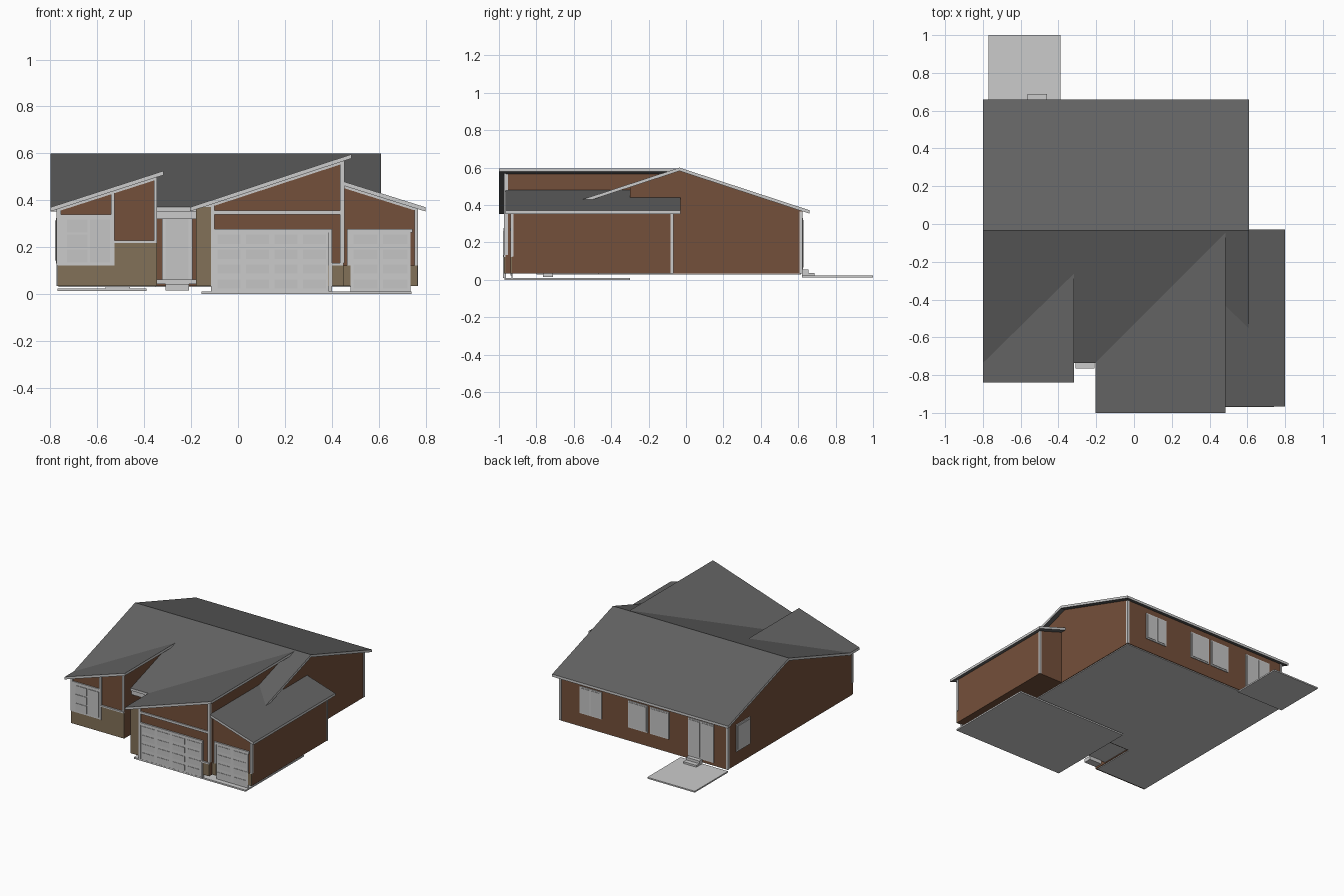
import bpy, bmesh

if "Cube" in bpy.data.objects:
    bpy.data.objects.remove(bpy.data.objects["Cube"])

def material(name, rgb):
    m = bpy.data.materials.new(name)
    m.diffuse_color = (*rgb, 1)
    m.use_nodes = True
    m.node_tree.nodes["Principled BSDF"].inputs["Base Color"].default_value = m.diffuse_color
    return m

TRIM = material("light grey trim", (0.60, 0.60, 0.60))
GLASS = material("pale grey panes", (0.56, 0.56, 0.56))
ROOF = material("dark grey shingle", (0.125, 0.125, 0.125))
SIDING = material("brown siding", (0.175, 0.08, 0.043))
BRICK = material("tan brick", (0.225, 0.165, 0.098))

def solid(name, bottom, top, mats):
    """Solid between two matching loops of points."""
    bm = bmesh.new()
    a = [bm.verts.new(p) for p in bottom]
    b = [bm.verts.new(p) for p in top]
    n = len(a)
    bm.faces.new(a)
    bm.faces.new(b)
    for i in range(n):
        j = (i + 1) % n
        bm.faces.new((a[i], a[j], b[j], b[i]))
    bmesh.ops.recalc_face_normals(bm, faces=bm.faces)
    if len(mats) > 1:  # sloped faces take the second colour
        for f in bm.faces:
            f.material_index = 1 if abs(f.normal.z) > 0.5 else 0
    me = bpy.data.meshes.new(name)
    bm.to_mesh(me)
    bm.free()
    for m in mats:
        me.materials.append(m)
    ob = bpy.data.objects.new(name, me)
    bpy.context.collection.objects.link(ob)
    return ob

def box(name, x0, x1, y0, y1, z0, z1, mat):
    loop = [(x0, y0), (x1, y0), (x1, y1), (x0, y1)]
    return solid(name, [(x, y, z0) for x, y in loop], [(x, y, z1) for x, y in loop], [mat])

def prism_y(name, pts, y0, y1, mat):
    return solid(name, [(x, y0, z) for x, z in pts], [(x, y1, z) for x, z in pts], [mat])

def prism_x(name, pts, x0, x1, mat):
    return solid(name, [(x0, y, z) for y, z in pts], [(x1, y, z) for y, z in pts], [mat])

T = 0.018  # roof thickness
def roof(name, pts, height):
    return solid(name, [(x, y, height(x, y) - T) for x, y in pts],
                 [(x, y, height(x, y)) for x, y in pts], [TRIM, ROOF])

# Roof planes as height functions
RIDGE = -0.035
def main_z(x, y): return 0.6 - 0.328 * abs(y - RIDGE)
def left_z(x, y): return 0.37 + 0.322 * (x + 0.8)
def big_z(x, y): return 0.37 + 0.328 * (x + 0.205)
def small_z(x, y): return 0.48 - 0.314 * (x - 0.45)

# Roofs
for nm, ye in (("main_roof_front", -0.735), ("main_roof_back", 0.66)):
    roof(nm, [(-0.8, ye), (0.61, ye), (0.61, RIDGE), (-0.8, RIDGE)], main_z)
roof("left_shed_roof", [(-0.8, -0.84), (-0.317, -0.84), (-0.317, -0.25), (-0.8, -0.725)], left_z)
roof("large_garage_roof", [(-0.205, -1.0), (0.484, -1.0), (0.484, -0.04), (-0.205, -0.725)], big_z)
roof("small_garage_roof", [(0.45, -0.965), (0.8, -0.965), (0.8, -0.03), (0.45, -0.03)], small_z)

# Walls
B = 0.035
D = T - 0.004
def main_walls(name, x0, x1, yf):
    prism_x(name, [(yf, B), (0.62, B), (0.62, main_z(0, 0.62) - D), (RIDGE, 0.6 - D),
                   (yf, main_z(0, yf) - D)], x0, x1, SIDING)
main_walls("main_walls_left", -0.77, -0.345, -0.70)
main_walls("main_walls_entry", -0.345, -0.18, -0.48)
main_walls("main_walls_right", -0.18, 0.575, -0.30)

def wing(name, x0, x1, y0, y1, h):
    prism_y(name, [(x0, B), (x1, B), (x1, h(x1, 0) - D), (x0, h(x0, 0) - D)], y0, y1, SIDING)
YL, YG, YS = -0.805, -0.965, -0.93  # front wall planes
wing("left_wing_walls", -0.77, -0.345, YL, -0.28, left_z)
wing("large_garage_walls", -0.18, 0.45, YG, -0.1, big_z)
wing("small_garage_walls", 0.45, 0.765, YS, -0.07, small_z)

# Floors and paving
box("house_floor", -0.765, 0.57, -0.47, 0.615, 0.029, B + 0.002, TRIM)
box("left_wing_floor", -0.765, -0.35, -0.8, -0.47, 0.029, B + 0.002, TRIM)
box("driveway_slab", -0.155, 0.74, -0.97, -0.30, 0.0, 0.011, TRIM)
box("patio_slab", -0.77, -0.39, 0.62, 1.0, 0.013, 0.023, TRIM)
box("patio_step_low", -0.565, -0.46, 0.62, 0.688, 0.023, 0.036, TRIM)
box("patio_step_high", -0.565, -0.46, 0.62, 0.655, 0.036, 0.055, TRIM)

# Entry
box("porch_floor", -0.345, -0.18, -0.715, -0.48, 0.042, 0.062, TRIM)
box("porch_step", -0.31, -0.21, -0.765, -0.71, 0.015, 0.042, TRIM)
box("porch_beam", -0.345, -0.18, -0.725, -0.69, 0.32, 0.357, TRIM)
box("entry_door_frame", -0.325, -0.195, -0.488, -0.48, 0.062, 0.345, TRIM)
box("entry_door", -0.31, -0.212, -0.494, -0.488, 0.062, 0.32, GLASS)

# Front plates: name, x0, x1, z0, z1, wall plane, thickness, material
P = 0.008
plates = [
    ("left_brick_low", -0.77, -0.53, B, 0.122, YL, P, BRICK),
    ("left_brick_high", -0.53, -0.345, B, 0.22, YL, P, BRICK),
    ("left_brick_cap", -0.53, -0.345, 0.218, 0.228, YL, 0.012, TRIM),
    ("bay_window_panel", -0.77, -0.53, 0.122, 0.34, YL, P, TRIM),
    ("bay_trim_post", -0.542, -0.526, 0.122, 0.437, YL, 0.01, TRIM),
    ("left_wing_corner", -0.359, -0.345, 0.228, 0.497, YL, P, TRIM),
    ("left_outer_corner", -0.77, -0.755, 0.34, 0.365, YL, P, TRIM),
    ("garage_brick_left", -0.18, -0.115, B, 0.37, YG, P, BRICK),
    ("garage_brick_mid", 0.385, 0.45, B, 0.122, YG, P, BRICK),
    ("garage_brick_cap", 0.385, 0.45, 0.122, 0.132, YG, 0.012, TRIM),
    ("garage_trim_left", -0.115, -0.10, 0.011, 0.385, YG, P, TRIM),
    ("garage_trim_right", 0.436, 0.452, 0.132, 0.57, YG, P, TRIM),
    ("garage_band", -0.1, 0.436, 0.34, 0.357, YG, P, TRIM),
    ("garage_door_head", -0.1, 0.40, 0.262, 0.278, YG, 0.01, TRIM),
    ("garage_door_jamb", 0.387, 0.40, 0.011, 0.262, YG, 0.013, TRIM),
    ("small_brick_left", 0.45, 0.48, B, 0.122, YS, P, BRICK),
    ("small_brick_right", 0.735, 0.765, B, 0.122, YS, P, BRICK),
    ("small_corner_trim", 0.752, 0.768, 0.122, 0.362, YS, P, TRIM),
    ("small_door_head", 0.465, 0.745, 0.262, 0.278, YS, 0.01, TRIM),
    ("small_door_jamb", 0.465, 0.48, 0.122, 0.262, YS, P, TRIM),
]
for nm, x0, x1, z0, z1, y, t, m in plates:
    box(nm, x0, x1, y - t, y + 0.002, z0, z1, m)

# Frieze boards under the sloping front eaves
for nm, x0, x1, y, h in (("left_frieze", -0.77, -0.345, YL, left_z),
                         ("large_frieze", -0.18, 0.45, YG, big_z),
                         ("small_frieze", 0.45, 0.765, YS, small_z)):
    prism_y(nm, [(x0, h(x0, 0) - T - 0.01), (x1, h(x1, 0) - T - 0.01),
                 (x1, h(x1, 0) - T), (x0, h(x0, 0) - T)], y - 0.006, y + 0.002, TRIM)

# Garage doors with raised panels
def garage_door(name, x0, x1, y, cols, rows=4):
    box(name, x0, x1, y - 0.004, y + 0.002, 0.011, 0.265, TRIM)
    w, h = (x1 - x0) / cols, 0.254 / rows
    for c in range(cols):
        for r in range(rows):
            box(name + "_panel", x0 + c * w + 0.012, x0 + (c + 1) * w - 0.012, y - 0.007, y - 0.004,
                0.011 + r * h + 0.012, 0.011 + (r + 1) * h - 0.012, GLASS)
garage_door("large_garage_door", -0.1, 0.387, YG, 4)
garage_door("small_garage_door", 0.48, 0.735, YS, 2)

# Bay window panes: three small lights and one tall light
for i in range(3):
    z = 0.134 + i * 0.064
    box("bay_small_pane", -0.73, -0.642, YL - 0.012, YL - P, z, z + 0.056, GLASS)
box("bay_tall_pane", -0.632, -0.546, YL - 0.012, YL - P, 0.134, 0.318, GLASS)

# Rear windows and patio door
def rear_window(name, x0, x1, z0, z1, panes):
    box(name + "_frame", x0, x1, 0.619, 0.626, z0, z1, TRIM)
    w = (x1 - x0) / panes
    for i in range(panes):
        box(name + "_pane", x0 + i * w + 0.009, x0 + (i + 1) * w - 0.009, 0.626, 0.629,
            z0 + 0.01, z1 - 0.01, GLASS)
rear_window("rear_window_a", 0.24, 0.416, 0.13, 0.325, 2)
rear_window("rear_window_b", -0.13, 0.025, 0.13, 0.325, 1)
rear_window("rear_window_c", -0.30, -0.15, 0.13, 0.325, 1)
rear_window("patio_door", -0.66, -0.455, 0.055, 0.33, 2)

# Window in the left wall
box("side_window_frame", -0.777, -0.769, 0.37, 0.53, 0.13, 0.325, TRIM)
box("side_window_pane", -0.78, -0.777, 0.382, 0.518, 0.142, 0.313, GLASS)

# Corner boards: x centre, y centre, bottom, top
for nm, x, y, z0, z1 in (("corner_back_left", -0.766, 0.616, B, 0.365),
                         ("corner_back_right", 0.571, 0.616, B, 0.365),
                         ("corner_small_front", 0.761, -0.929, B + 0.09, 0.363),
                         ("corner_small_back", 0.761, -0.074, B, 0.363),
                         ("corner_left_front", -0.766, -0.801, 0.122, 0.363),
                         ("corner_large_garage", 0.446, -0.961, 0.132, 0.565)):
    box(nm, x - 0.008, x + 0.008, y - 0.008, y + 0.008, z0, z1, TRIM)
